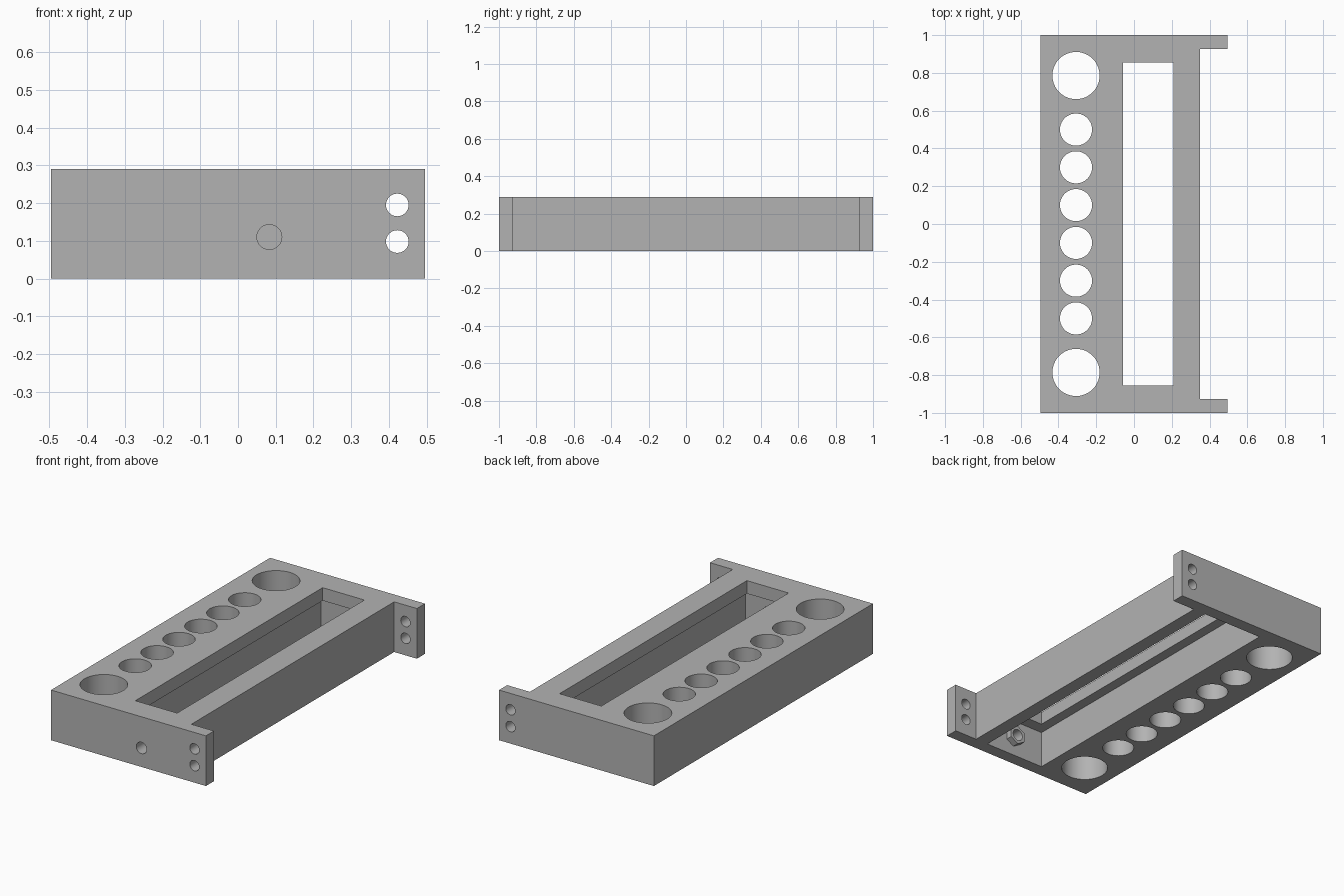
import bpy
import bmesh
import math
from mathutils import Matrix

cube = bpy.data.objects.get("Cube")
if cube:
    bpy.data.objects.remove(cube, do_unlink=True)

HEIGHT = 0.29
SLOT_X = 0.076      # centre line of the long slot
HOLE_X = -0.307     # centre line of the round holes
INNER_Y = 0.926     # inside face of the end walls

grey = bpy.data.materials.new("plain grey")
grey.use_nodes = True
grey.diffuse_color = (0.45, 0.45, 0.45, 1)
grey.node_tree.nodes["Principled BSDF"].inputs["Base Color"].default_value = grey.diffuse_color


def make_object(name, bm):
    bmesh.ops.recalc_face_normals(bm, faces=bm.faces)
    mesh = bpy.data.meshes.new(name)
    bm.to_mesh(mesh)
    bm.free()
    mesh.materials.append(grey)
    obj = bpy.data.objects.new(name, mesh)
    bpy.context.collection.objects.link(obj)
    return obj


def extrude_outline(name, points, height):
    bm = bmesh.new()
    face = bm.faces.new([bm.verts.new((x, y, 0)) for x, y in points])
    top = bmesh.ops.extrude_face_region(bm, geom=[face])["geom"]
    verts = [v for v in top if isinstance(v, bmesh.types.BMVert)]
    bmesh.ops.translate(bm, verts=verts, vec=(0, 0, height))
    return make_object(name, bm)


def box(name, centre, size):
    bm = bmesh.new()
    bmesh.ops.create_cube(bm, size=1, matrix=Matrix.Translation(centre) @ Matrix.Diagonal((*size, 1)))
    return make_object(name, bm)


def cylinder(name, centre, radius, depth, axis="Z", sides=64):
    bm = bmesh.new()
    turn = Matrix.Rotation(math.pi / 2, 4, "X") if axis == "Y" else Matrix()
    bmesh.ops.create_cone(bm, cap_ends=True, segments=sides, radius1=radius, radius2=radius,
                          depth=depth, matrix=Matrix.Translation(centre) @ turn)
    return make_object(name, bm)


def cut(target, cutters):
    for cutter in cutters:
        cutter.hide_render = True
        bpy.context.view_layer.objects.active = target
        mod = target.modifiers.new("cut", "BOOLEAN")
        mod.operation = "DIFFERENCE"
        mod.solver = "EXACT"
        mod.object = cutter
        bpy.ops.object.modifier_apply(modifier=mod.name)
        bpy.data.objects.remove(cutter, do_unlink=True)


def smooth(obj):
    bpy.ops.object.select_all(action="DESELECT")
    obj.select_set(True)
    bpy.context.view_layer.objects.active = obj
    bpy.ops.object.shade_smooth_by_angle(angle=math.radians(30))


# Rack body with a mounting tab at each end
left, right, tab = -0.495, 0.35, 0.495
rack = extrude_outline("rack_body", [
    (left, -1), (tab, -1), (tab, -INNER_Y), (right, -INNER_Y),
    (right, INNER_Y), (tab, INNER_Y), (tab, 1), (left, 1)], HEIGHT)

# Long slot in the top, opening into a wider pocket below
cutters = [
    box("slot_cutter", (SLOT_X, 0, 0.2), (0.267, 1.71, 0.6)),
    box("pocket_cutter", (SLOT_X, 0, 0), (0.386, 2 * INNER_Y, 0.43)),
]

# Row of round holes, with a larger one at each end
for i in range(6):
    cutters.append(cylinder("hole_cutter", (HOLE_X, -0.5 + 0.2 * i, 0.15), 0.085, 1))
for side in (-1, 1):
    cutters.append(cylinder("large_hole_cutter", (HOLE_X, side * 0.786, 0.15), 0.125, 1))

# Screw holes through both tabs
for z in (0.098, 0.195):
    cutters.append(cylinder("screw_cutter", (0.422, 0, z), 0.03, 3, "Y", 32))

# Single hole through the front wall
cutters.append(cylinder("front_hole_cutter", (0.083, -1, 0.11), 0.033, 0.4, "Y", 32))
cut(rack, cutters)
smooth(rack)

# Hexagonal nut on the inside of the front wall
NUT_DEPTH = 0.037
nut = cylinder("hex_nut", (0.083, -INNER_Y + NUT_DEPTH / 2, 0.11), 0.055, NUT_DEPTH, "Y", 6)
cut(nut, [cylinder("nut_cutter", (0.083, -INNER_Y, 0.11), 0.033, 0.4, "Y", 32)])
smooth(nut)
